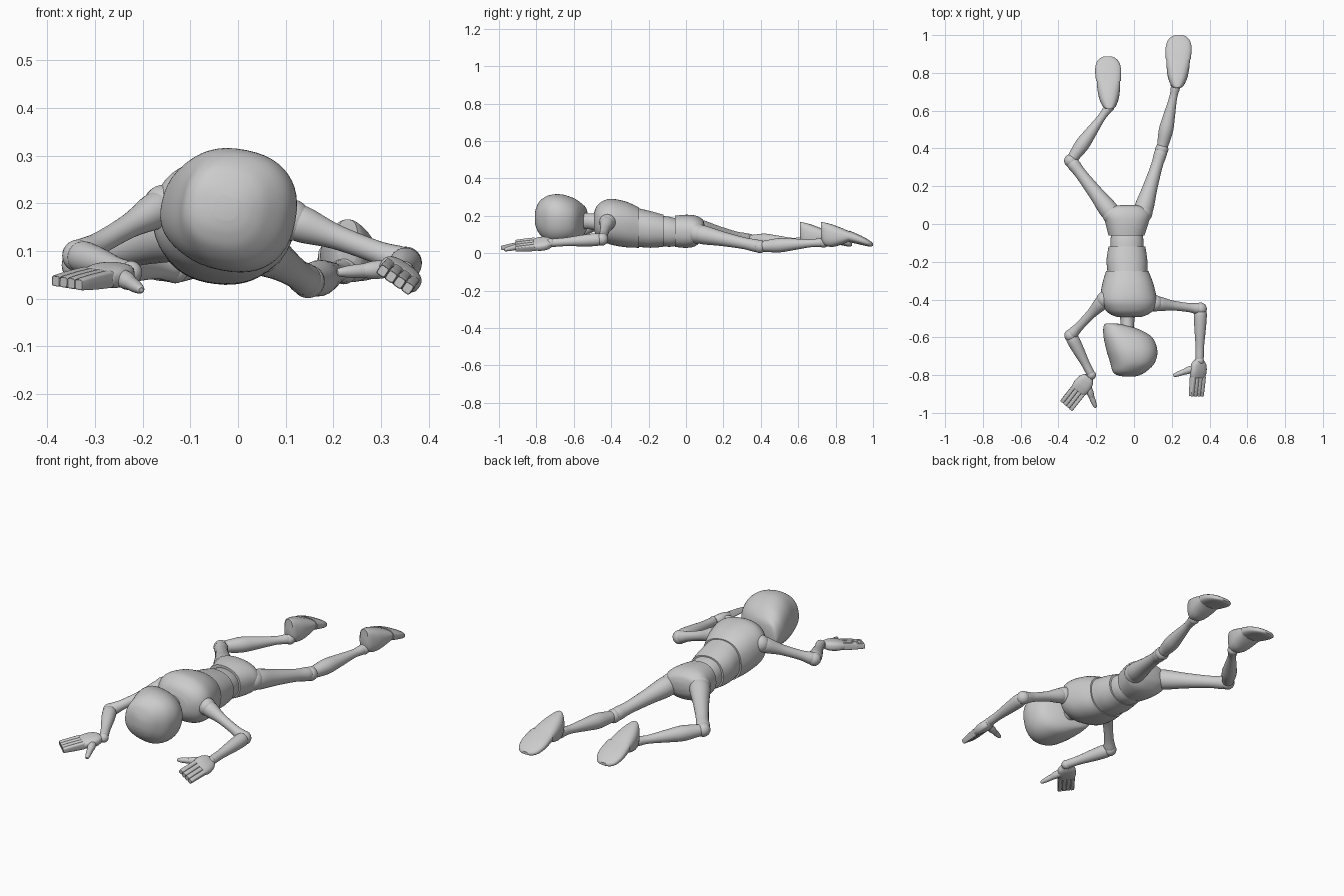
import bpy, bmesh, math
from mathutils import Vector

if "Cube" in bpy.data.objects:
    bpy.data.objects.remove(bpy.data.objects["Cube"])

UP = Vector((0, 0, 1))


def finish(name, bm):
    bmesh.ops.recalc_face_normals(bm, faces=bm.faces)
    me = bpy.data.meshes.new(name)
    bm.to_mesh(me)
    bm.free()
    ob = bpy.data.objects.new(name, me)
    bpy.context.collection.objects.link(ob)
    bpy.ops.object.select_all(action='DESELECT')
    ob.select_set(True)
    bpy.context.view_layer.objects.active = ob
    bpy.ops.object.shade_smooth_by_angle(angle=math.radians(40))
    return ob


def spline(rows, sub):
    # Catmull-Rom through the cross-section rows
    out = []
    for i in range(len(rows) - 1):
        a, b, c, d = (rows[max(i - 1, 0)], rows[i], rows[i + 1], rows[min(i + 2, len(rows) - 1)])
        for k in range(sub):
            t = k / sub
            out.append([0.5 * (2 * q + (r - p) * t + (2 * p - 5 * q + 4 * r - s) * t * t
                               + (3 * q - p - 3 * r + s) * t ** 3) for p, q, r, s in zip(a, b, c, d)])
    return out + [list(rows[-1])]


def loft(name, rows, side=(1, 0, 0), axis=None, power=2.0, sub=5, n=32):
    # rows: x, y, z, half width (along side), half thickness
    t = Vector(axis) if axis else Vector(rows[-1][:3]) - Vector(rows[0][:3])
    t.normalize()
    u = Vector(side)
    u = (u - t * u.dot(t)).normalized()
    v = t.cross(u)
    bm = bmesh.new()
    rings = []
    for x, y, z, a, b in spline(rows, sub):
        ring = []
        for k in range(n):
            w = 2 * math.pi * k / n
            c, s = math.cos(w), math.sin(w)
            c = math.copysign(abs(c) ** (2 / power), c)
            s = math.copysign(abs(s) ** (2 / power), s)
            ring.append(bm.verts.new(Vector((x, y, z)) + u * a * c + v * b * s))
        rings.append(ring)
    for r0, r1 in zip(rings, rings[1:]):
        for k in range(n):
            bm.faces.new((r0[k], r0[(k + 1) % n], r1[(k + 1) % n], r1[k]))
    bm.faces.new(rings[0])
    bm.faces.new(rings[-1])
    return finish(name, bm)


def limb(name, p, q, profile):
    p, q = Vector(p), Vector(q)
    loft(name, [(*p.lerp(q, t), r, r) for t, r in profile], side=(q - p).cross(UP), n=24)


def ball(name, p, r):
    bm = bmesh.new()
    bmesh.ops.create_uvsphere(bm, u_segments=24, v_segments=14, radius=r)
    bmesh.ops.translate(bm, vec=p, verts=bm.verts)
    finish(name, bm)


def slab(name, bounds, power=2.0, roll=0.12):
    # bounds: y, x min, x max, z min, z max
    rows = [((x0 + x1) / 2, y, (z0 + z1) / 2, (x1 - x0) / 2, (z1 - z0) / 2)
            for y, x0, x1, z0, z1 in bounds]
    loft(name, rows, side=(1, 0, -roll), axis=(0, -1, 0), power=power, n=48)


# Torso
slab("pelvis", [(.1, -.07, .01, .11, .15), (.088, -.13, .055, .075, .18), (.05, -.16, .085, .04, .2),
                (0, -.15, .075, .03, .205), (-.06, -.135, .055, .035, .2)], 2.3)
slab("waist", [(-.05, -.12, .045, .04, .185), (-.09, -.125, .05, .035, .195), (-.13, -.125, .05, .04, .2)], 2.2)
slab("abdomen", [(-.12, -.135, .06, .035, .205), (-.19, -.145, .07, .03, .225), (-.255, -.14, .07, .035, .24)], 2.2)
slab("chest", [(-.25, -.148, .077, .03, .243), (-.32, -.168, .103, .033, .275), (-.4, -.178, .12, .047, .29),
               (-.45, -.155, .108, .07, .275), (-.478, -.125, .075, .095, .25), (-.492, -.09, .04, .12, .215)], 2.3)
loft("neck", [(-.035, -.46, .165, .05, .05), (-.035, -.51, .17, .037, .042), (-.035, -.57, .175, .037, .045)])

# Head, face turned to one side
slab("head", [(-.526, -.145, -.095, .15, .21), (-.533, -.156, -.06, .12, .24), (-.555, -.162, .02, .095, .262),
              (-.6, -.16, .095, .07, .292), (-.67, -.144, .122, .057, .313), (-.735, -.124, .108, .065, .308),
              (-.78, -.112, .065, .1, .28), (-.8, -.09, .03, .135, .245), (-.808, -.05, .0, .165, .215)], 2.35, .2)

# Arms and legs: joint positions for each side
UPPER_ARM = [(0, .036), (.12, .038), (.4, .026), (.75, .024), (.93, .03), (1, .026)]
FOREARM = [(0, .026), (.1, .034), (.35, .031), (.7, .023), (.93, .022), (1, .019)]
THIGH = [(0, .048), (.12, .05), (.4, .039), (.75, .031), (.93, .034), (1, .028)]
SHIN = [(0, .026), (.1, .031), (.3, .038), (.5, .032), (.8, .021), (.95, .024), (1, .02)]
SIDES = {
    "right": dict(shoulder=(.11, -.42, .165), elbow=(.352, -.45, .075), wrist=(.347, -.725, .055),
                  hip=(.045, .06, .105), knee=(.147, .395, .036), ankle=(.222, .735, .058)),
    "left": dict(shoulder=(-.155, -.4, .195), elbow=(-.335, -.59, .09), wrist=(-.225, -.80, .055),
                 hip=(-.115, .05, .135), knee=(-.335, .335, .07), ankle=(-.132, .62, .06)),
}
for s, j in SIDES.items():
    limb(s + "_upper_arm", j["shoulder"], j["elbow"], UPPER_ARM)
    limb(s + "_forearm", j["elbow"], j["wrist"], FOREARM)
    limb(s + "_thigh", j["hip"], j["knee"], THIGH)
    limb(s + "_shin", j["knee"], j["ankle"], SHIN)
    for k, r in dict(shoulder=.044, elbow=.034, wrist=.024, hip=.053, knee=.035, ankle=.028).items():
        ball(f"{s}_{k}_joint", j[k], r)


# Feet: heel block and toe wedge, soles facing up and back
def foot(s, x, dx, y):
    def rows(data):
        return [(x + dx * d, y + d, (lo + hi) / 2, w, (hi - lo) / 2) for d, w, lo, hi in data]
    loft(s + "_heel", rows([(-.005, .022, .075, .166), (.01, .036, .045, .165), (.05, .052, .034, .155),
                            (.1, .06, .045, .137), (.143, .062, .062, .118)]), axis=(0, 1, 0), power=2.6)
    loft(s + "_toes", rows([(.143, .066, .06, .122), (.2, .069, .047, .098), (.24, .06, .038, .077),
                            (.262, .042, .036, .062), (.272, .02, .04, .054)]), axis=(0, 1, 0), power=2.6)


foot("right", .23, .03, .728)
foot("left", -.131, -.03, .615)


# Hands: palm, four fingers, two-part thumb
def hand(s, wrist, tip, side, thumb_base, thumb_tip):
    p, q = Vector(wrist), Vector(tip)
    side = Vector(side).normalized()
    palm = [(0, .026, .018), (.12, .042, .024), (.3, .048, .025), (.46, .044, .02), (.49, .041, .017)]
    loft(s + "_palm", [(*p.lerp(q, t), a, b) for t, a, b in palm], side=side, power=2.8)
    for i in range(4):
        off = side * (i - 1.5) * .0212
        loft(f"{s}_finger_{i + 1}", [(*(p.lerp(q, t) + off), a, b) for t, a, b in
             ((.46, .0105, .018), (.72, .0105, .016), (.98, .0103, .012), (1, .009, .01))],
             side=side, power=5, sub=2, n=20)
    a, b = Vector(thumb_base), Vector(thumb_tip)
    limb(s + "_thumb_base", a, a.lerp(b, .55), [(0, .018), (.5, .019), (1, .013)])
    limb(s + "_thumb_tip", a.lerp(b, .5), b, [(0, .015), (.5, .013), (.9, .009), (1, .005)])


hand("right", (.345, -.72, .055), (.33, -.91, .04), (.8, 0, -.55), (.315, -.765, .062), (.208, -.803, .055))
hand("left", (-.238, -.81, .055), (-.358, -.962, .033), (.76, -.65, -.12), (-.245, -.86, .045), (-.203, -.972, .018))
